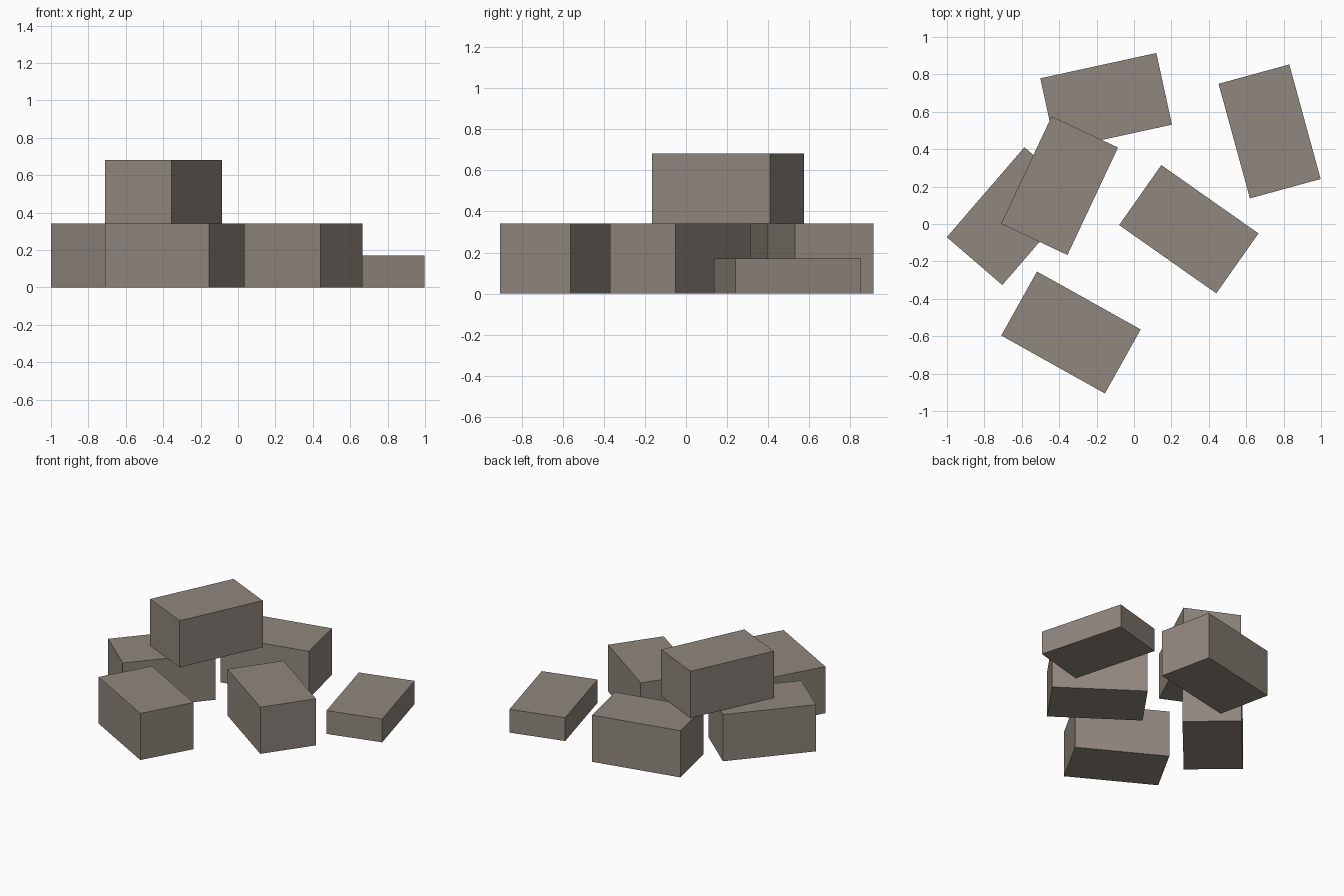
import bpy
import math

if "Cube" in bpy.data.objects:
    bpy.data.objects.remove(bpy.data.objects["Cube"])

# One stone colour for every block
stone = bpy.data.materials.new("warm grey stone")
stone.diffuse_color = (0.28, 0.245, 0.21, 1)
stone.use_nodes = True
stone.node_tree.nodes["Principled BSDF"].inputs["Base Color"].default_value = stone.diffuse_color

LENGTH, WIDTH, HEIGHT = 0.635, 0.392, 0.341


def block(name, x, y, angle, base=0.0, height=HEIGHT):
    """Flat-faced block resting at height base, turned about z."""
    bpy.ops.mesh.primitive_cube_add(
        size=1, location=(x, y, base + height / 2),
        rotation=(0, 0, math.radians(angle)))
    ob = bpy.context.object
    ob.name = name
    ob.scale = (LENGTH, WIDTH, height)
    bpy.ops.object.transform_apply(location=False, rotation=False, scale=True)
    ob.data.materials.append(stone)


# Full blocks on the ground
block("back_block", -0.149, 0.655, 12.3)
block("left_block", -0.645, 0.042, 49.2)
block("middle_block", 0.293, -0.028, -35.1)
block("front_block", -0.337, -0.58, -29.2)

# Half-height slab on the right
block("right_slab", 0.725, 0.495, 105.3, height=HEIGHT / 2)

# Block stacked across the left and back ones
block("top_block", -0.398, 0.205, 64.8, base=HEIGHT)
